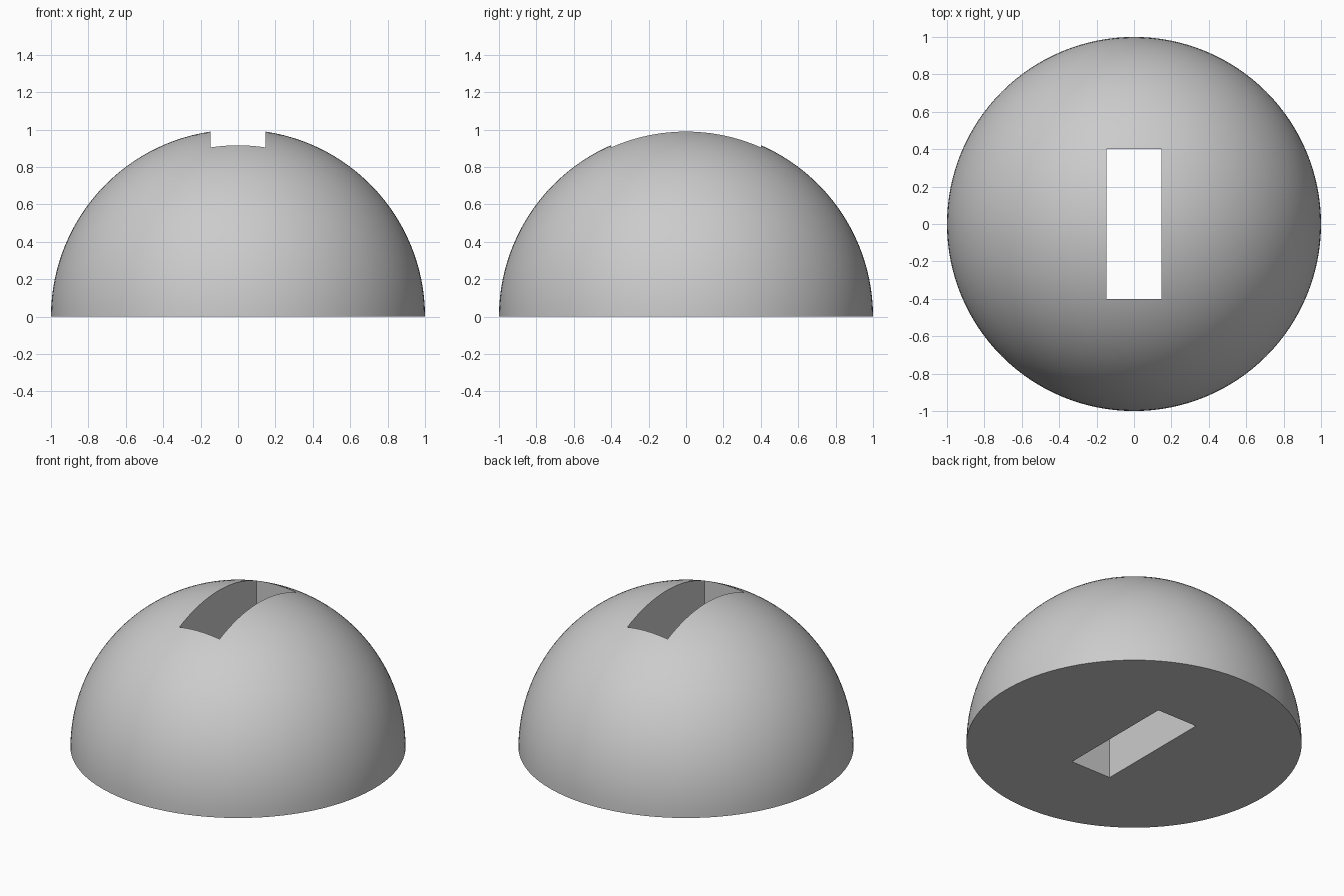
import bpy
import bmesh
import math

cube = bpy.data.objects.get("Cube")
if cube:
    bpy.data.objects.remove(cube, do_unlink=True)

RADIUS = 1.0
SLOT_SIZE = (0.293, 0.802, 3.0)
SEGMENTS, RINGS = 128, 32

# One plain grey
grey = bpy.data.materials.new("plain grey")
grey.use_nodes = True
colour = (0.6, 0.6, 0.6, 1)
grey.diffuse_color = colour
grey.node_tree.nodes["Principled BSDF"].inputs["Base Color"].default_value = colour


def add_object(name, bm):
    mesh = bpy.data.meshes.new(name)
    bmesh.ops.recalc_face_normals(bm, faces=bm.faces)
    bm.to_mesh(mesh)
    bm.free()
    mesh.materials.append(grey)
    obj = bpy.data.objects.new(name, mesh)
    bpy.context.collection.objects.link(obj)
    return obj


# Solid half ball: a full sphere cut at its equator and closed with a flat base
bm = bmesh.new()
bmesh.ops.create_uvsphere(bm, u_segments=SEGMENTS, v_segments=2 * RINGS, radius=RADIUS)
bmesh.ops.bisect_plane(bm, geom=bm.verts[:] + bm.edges[:] + bm.faces[:], dist=1e-4,
                       plane_co=(0, 0, 0), plane_no=(0, 0, 1), clear_inner=True)
rim = [e for e in bm.edges if e.is_boundary]
bmesh.ops.contextual_create(bm, geom=rim)
dome = add_object("dome", bm)

# Rectangular slot through the full height
bm = bmesh.new()
bmesh.ops.create_cube(bm, size=1)
bmesh.ops.scale(bm, vec=SLOT_SIZE, verts=bm.verts)
cutter = add_object("slot_cutter", bm)

cut = dome.modifiers.new("slot", 'BOOLEAN')
cut.operation = 'DIFFERENCE'
cut.solver = 'EXACT'
cut.object = cutter

bpy.ops.object.select_all(action='DESELECT')
dome.select_set(True)
bpy.context.view_layer.objects.active = dome
bpy.ops.object.modifier_apply(modifier=cut.name)
bpy.data.objects.remove(cutter, do_unlink=True)

# Round surface smooth, rim and slot edges crisp
bpy.ops.object.shade_smooth_by_angle(angle=math.radians(30))
